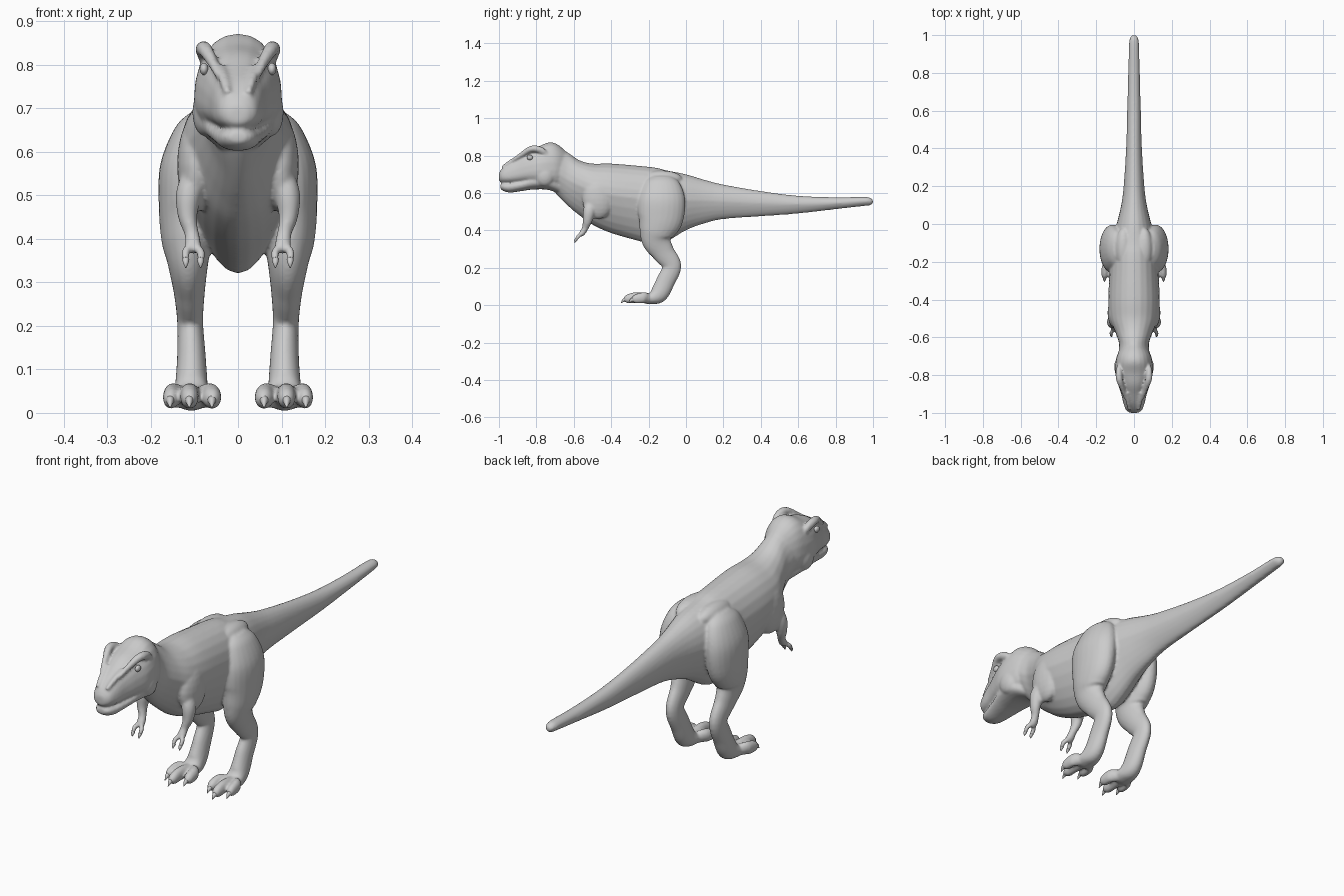
import bpy, bmesh, math
from mathutils import Vector, Matrix

SIDES = 24


def spline(rows, steps=6):
    """Catmull-Rom interpolation of equal-length number tuples."""
    out, n = [], len(rows)
    for i in range(n - 1):
        p = [rows[max(0, min(n - 1, i + k))] for k in (-1, 0, 1, 2)]
        for s in range(steps):
            t = s / steps
            out.append([0.5 * (2 * b + (c - a) * t + (2 * a - 5 * b + 4 * c - d) * t * t
                               + (3 * b - a - 3 * c + d) * t ** 3) for a, b, c, d in zip(*p)])
    out.append(list(rows[-1]))
    return out


def skin(bm, rings):
    """Close a list of point rings into a tube with capped ends."""
    vr = [[bm.verts.new(p) for p in r] for r in rings]
    n = len(vr[0])
    for a, b in zip(vr, vr[1:]):
        for i in range(n):
            bm.faces.new((a[i], a[(i + 1) % n], b[(i + 1) % n], b[i]))
    bm.faces.new(vr[0][::-1])
    bm.faces.new(vr[-1])


def hull(bm, rows, power=1.0, pinch=0.0):
    """Loft along y; rows are (y, top, bottom, half width, height of widest line)."""
    rings = []
    for y, top, bot, w, zw in spline(rows):
        ring = []
        for i in range(SIDES):
            a = 2 * math.pi * i / SIDES
            c, s = math.cos(a), math.sin(a)
            x = w * math.copysign(abs(c) ** power, c) * (1 - pinch * max(0, -s))
            z = zw + (top - zw if s > 0 else zw - bot) * math.copysign(abs(s) ** power, s)
            ring.append((x, y, z))
        rings.append(ring)
    skin(bm, rings)


def limb(bm, rows):
    """Loft along a path on both sides; rows are (x, y, z, side radius, depth radius)."""
    pts = spline(rows)
    for side in (1, -1):
        rings = []
        for i, (x, y, z, rx, ry) in enumerate(pts):
            q, p = pts[min(i + 1, len(pts) - 1)], pts[max(i - 1, 0)]
            t = Vector((0, q[1] - p[1], q[2] - p[2])).normalized()
            n = Vector((0, -t.z, t.y))
            rings.append([Vector((side * (x + rx * math.cos(a)), y, z)) + n * ry * math.sin(a)
                          for a in (2 * math.pi * k / SIDES for k in range(SIDES))])
        skin(bm, rings)


def blob(bm, loc, size):
    """Mirrored pair of ellipsoids."""
    for side in (1, -1):
        m = Matrix.Translation((side * loc[0], loc[1], loc[2])) @ Matrix.Diagonal((*size, 1))
        bmesh.ops.create_uvsphere(bm, u_segments=20, v_segments=12, radius=1, matrix=m)


def finish(bm, name):
    bmesh.ops.recalc_face_normals(bm, faces=bm.faces)
    for f in bm.faces:
        f.smooth = True
    me = bpy.data.meshes.new(name)
    bm.to_mesh(me)
    bm.free()
    ob = bpy.data.objects.new(name, me)
    bpy.context.collection.objects.link(ob)
    return ob


bm = bmesh.new()
# tail, torso and neck
hull(bm, [(1.0, .562, .545, .010, .554), (.985, .574, .534, .021, .554), (.95, .579, .53, .027, .555),
          (.8, .577, .513, .031, .545), (.6, .585, .49, .036, .54), (.4, .61, .475, .042, .545),
          (.2, .645, .46, .055, .555), (.1, .67, .437, .068, .56), (0, .70, .40, .092, .56),
          (-.1, .72, .34, .118, .56), (-.16, .735, .32, .125, .56), (-.25, .745, .342, .13, .57),
          (-.4, .757, .385, .136, .59), (-.5, .757, .43, .128, .61), (-.57, .775, .48, .10, .64),
          (-.63, .815, .53, .08, .67), (-.69, .84, .59, .08, .71), (-.73, .82, .64, .05, .73)],
     pinch=.25)
# skull
hull(bm, [(-.62, .80, .62, .04, .70), (-.68, .855, .622, .083, .72), (-.73, .871, .627, .098, .72),
          (-.79, .848, .637, .10, .72), (-.85, .828, .65, .084, .71), (-.90, .797, .65, .068, .70),
          (-.95, .764, .65, .056, .69), (-.985, .73, .655, .042, .69), (-1.0, .705, .665, .02, .685)],
     power=.9)
# lower jaw
hull(bm, [(-.66, .66, .59, .05, .63), (-.74, .69, .617, .09, .66), (-.82, .685, .618, .08, .66),
          (-.88, .665, .61, .064, .645), (-.94, .655, .602, .05, .635), (-.975, .65, .61, .038, .635),
          (-.992, .645, .622, .02, .635)], power=.9)
# brow ridges, snout ridges and cheeks
limb(bm, [(.045, -.925, .775, .008, .008), (.06, -.875, .808, .013, .014), (.077, -.825, .836, .018, .017),
          (.08, -.775, .828, .016, .018), (.076, -.74, .80, .008, .01)])
limb(bm, [(.024, -.985, .735, .008, .008), (.032, -.94, .766, .012, .011), (.04, -.89, .795, .01, .01)])
blob(bm, (.075, -.755, .69), (.03, .05, .055))
# shoulders and hip crests
blob(bm, (.098, -.47, .57), (.042, .085, .11))
blob(bm, (.055, -.13, .675), (.045, .11, .045))
# legs
limb(bm, [(.085, -.13, .69, .025, .05), (.095, -.13, .655, .05, .095), (.112, -.13, .57, .067, .125),
          (.118, -.135, .47, .064, .122), (.118, -.155, .39, .057, .095), (.115, -.155, .34, .046, .077),
          (.112, -.12, .28, .036, .06), (.11, -.075, .21, .030, .05), (.107, -.108, .13, .033, .05),
          (.107, -.145, .06, .038, .048), (.107, -.19, .034, .042, .03), (.107, -.225, .03, .025, .02)])
# toes: middle, inner, outer
for x, tip, r in ((.111, -.332, .022), (.064, -.292, .023), (.15, -.29, .02)):
    limb(bm, [(.107, -.16, .03, .022, .02), ((x + .107) / 2, -.20, .036, .026, .026),
              (x, tip + .065, .04, r, .029), (x + (x - .107) * .1, tip + .02, .033, r * .9, .024),
              (x + (x - .107) * .12, tip, .028, .009, .01)])
# arms
limb(bm, [(.095, -.49, .58, .02, .03), (.112, -.515, .51, .03, .034), (.116, -.527, .45, .022, .025),
          (.106, -.54, .41, .017, .017), (.103, -.555, .385, .019, .016), (.103, -.565, .37, .012, .009)])
for x in (.086, .12):
    limb(bm, [(.103, -.55, .39, .009, .010), (x, -.574, .37, .0105, .011), (x, -.59, .348, .008, .008)])
body = finish(bm, "body")
m = body.modifiers.new("blend", 'REMESH')
m.mode, m.voxel_size, m.use_smooth_shade = 'VOXEL', .006, True
m = body.modifiers.new("soften", 'SMOOTH')
m.factor, m.iterations = .5, 6

# toe and finger claws
bm = bmesh.new()
for x, y in ((.112, -.325), (.06, -.286), (.156, -.284)):
    limb(bm, [(x, y + .02, .032, .012, .012), (x, y - .005, .028, .009, .010), (x, y - .022, .012, .001, .001)])
for x in (.086, .12):
    limb(bm, [(x, -.586, .353, .008, .008), (x, -.592, .344, .006, .006), (x, -.594, .333, .001, .001)])
finish(bm, "claws")

# eyes tucked under the brows
bm = bmesh.new()
blob(bm, (.078, -.835, .79), (.010, .016, .014))
finish(bm, "eyes")
